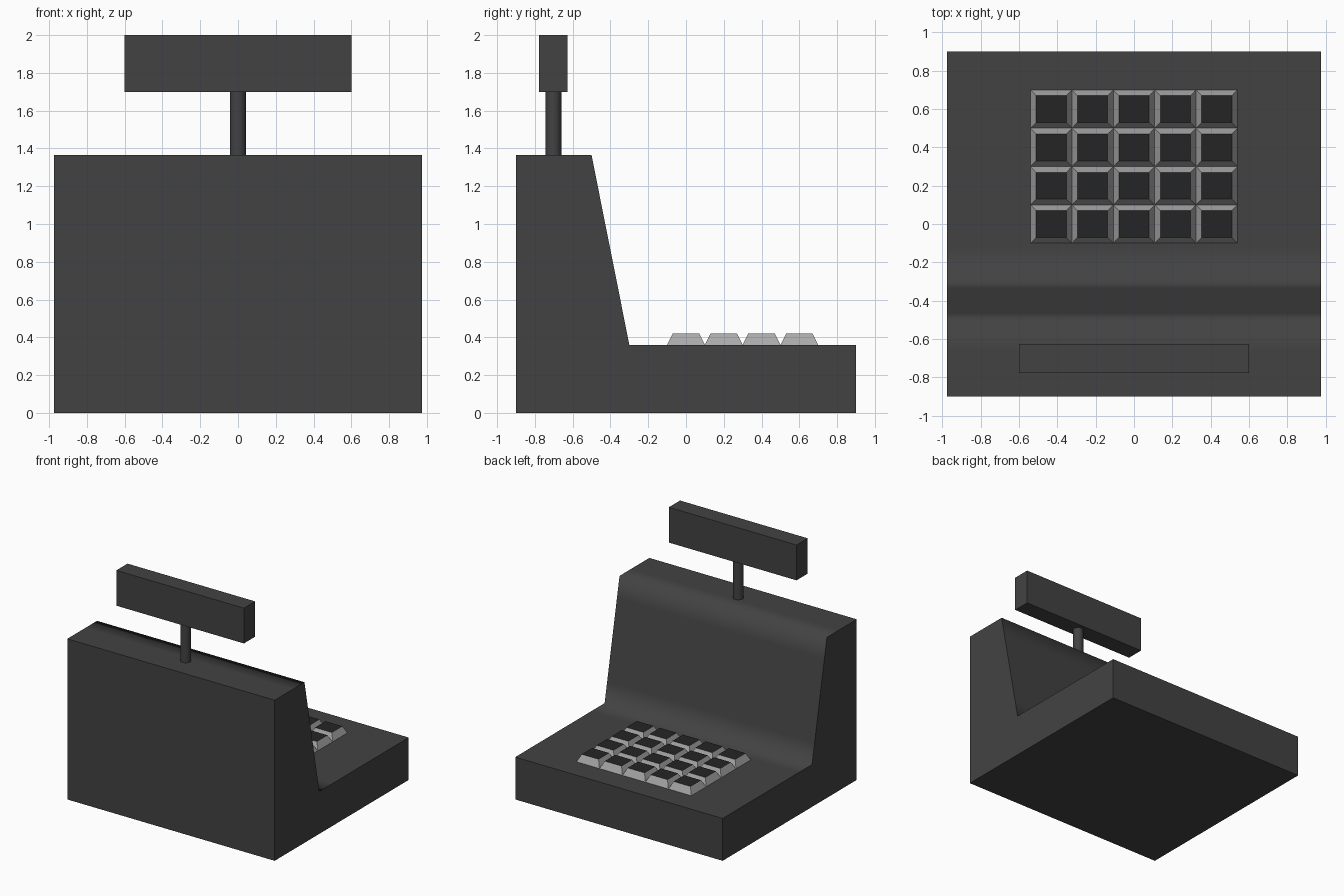
import bpy, bmesh
from math import radians

if "Cube" in bpy.data.objects:
    bpy.data.objects.remove(bpy.data.objects["Cube"])


def material(name, v):
    m = bpy.data.materials.new(name)
    m.diffuse_color = (v, v, v, 1)
    m.use_nodes = True
    m.node_tree.nodes["Principled BSDF"].inputs["Base Color"].default_value = m.diffuse_color
    return m


charcoal = material("charcoal", 0.055)
black = material("key_black", 0.018)
light = material("key_side_grey", 0.4)


def finish(name, bm, mats):
    bmesh.ops.recalc_face_normals(bm, faces=bm.faces)
    me = bpy.data.meshes.new(name)
    bm.to_mesh(me)
    bm.free()
    for m in mats:
        me.materials.append(m)
    ob = bpy.data.objects.new(name, me)
    bpy.context.collection.objects.link(ob)
    return ob


def smooth(ob, angle):
    bpy.ops.object.select_all(action='DESELECT')
    ob.select_set(True)
    bpy.context.view_layer.objects.active = ob
    bpy.ops.object.shade_smooth_by_angle(angle=radians(angle))


# register body: side profile extruded across x, soft shading at the two creases
profile = [(-0.9, 0), (0.9, 0), (0.9, 0.36), (-0.12, 0.36), (-0.3, 0.36),
           (-0.335, 0.536), (-0.465, 1.189), (-0.5, 1.365), (-0.66, 1.365), (-0.9, 1.365)]
bm = bmesh.new()
face = bm.faces.new([bm.verts.new((-0.975, y, z)) for y, z in profile])
ext = bmesh.ops.extrude_face_region(bm, geom=[face])
bmesh.ops.translate(bm, vec=(1.95, 0, 0),
                    verts=[v for v in ext["geom"] if isinstance(v, bmesh.types.BMVert)])
smooth(finish("register_body", bm, [charcoal]), 82)

# keypad: tapered keys with dark tops and pale sides
PX, PY = 0.216, 0.2
for row in range(4):
    for col in range(5):
        bm = bmesh.new()
        bmesh.ops.create_cube(bm, size=1)
        for v in bm.verts:
            top = v.co.z > 0
            w, d = (0.158, 0.14) if top else (PX, PY)
            v.co = (v.co.x * w, v.co.y * d, 0.42 if top else 0.36)
        bm.normal_update()
        for f in bm.faces:
            f.material_index = 1 if f.normal.z > 0.9 else 0
        key = finish(f"key_{row}_{col}", bm, [light, black])
        key.location = ((col - 2) * PX, row * PY, 0)

# display pole
bpy.ops.mesh.primitive_cylinder_add(vertices=32, radius=0.042, depth=0.36,
                                    location=(0, -0.702, 1.53))
pole = bpy.context.object
pole.name = "display_pole"
pole.data.materials.append(charcoal)
smooth(pole, 40)

# customer display box
bm = bmesh.new()
bmesh.ops.create_cube(bm, size=1)
bmesh.ops.scale(bm, vec=(1.2, 0.15, 0.3), verts=bm.verts)
display = finish("customer_display", bm, [charcoal])
display.location = (0, -0.702, 1.85)
